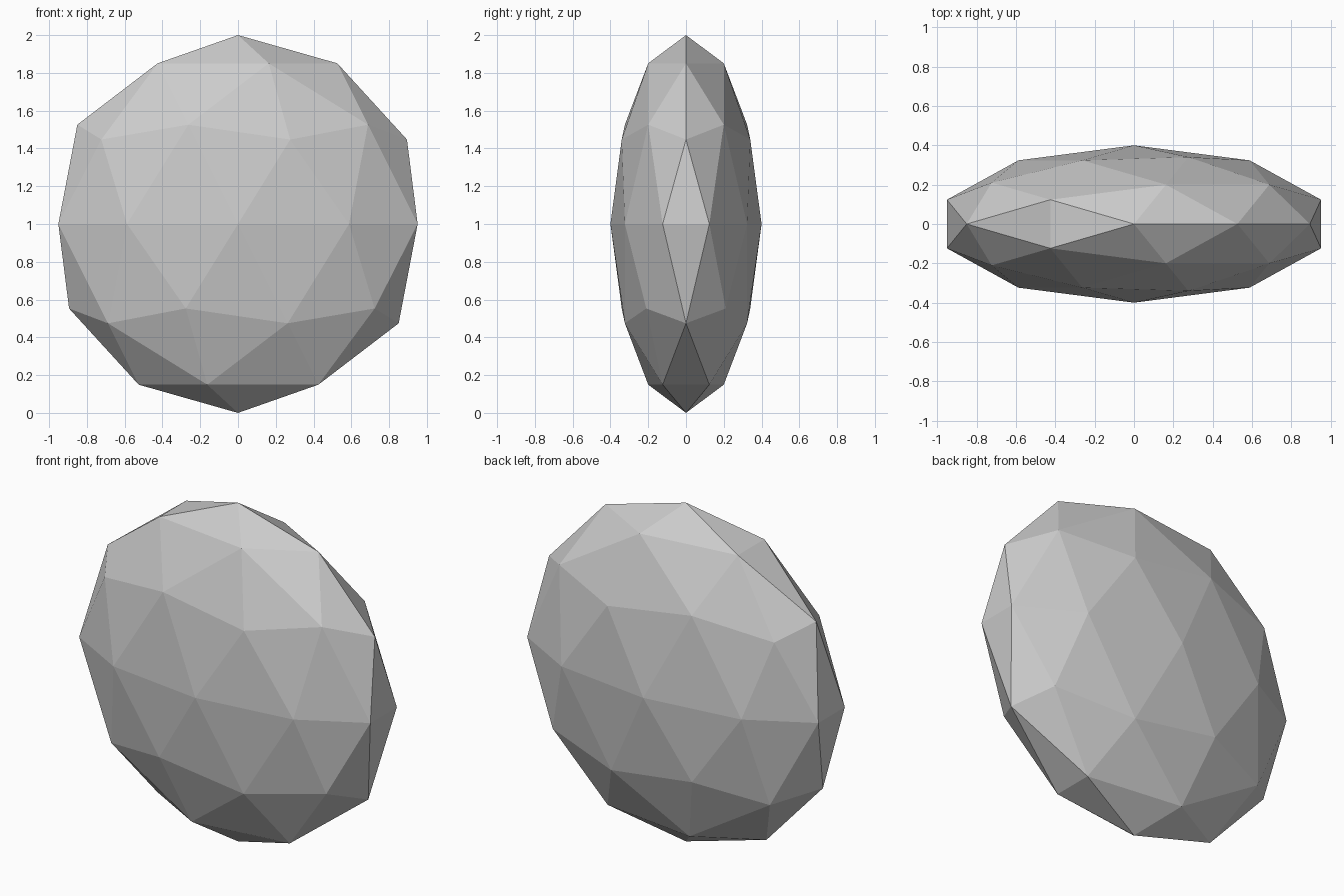
import bpy, bmesh
from mathutils import Vector

if "Cube" in bpy.data.objects:
    bpy.data.objects.remove(bpy.data.objects["Cube"])

# Each shard is the region where its linear function a*x + b*y + c*z + d is largest
left = Vector((-1.48, 0.588, 0.858, -0.764))
upper_front = left + 0.05 * Vector((0.666, -0.043, 1, 0.192))
upper_rim = upper_front + 0.001 * Vector((0.256, 1, -0.38, 0.443))
upper_back = upper_rim + 0.001 * Vector((0, 1, -0.2, 0.014))
cells = {
    "middle_shard": Vector((0, 0, 0, 0)),
    "top_shard": Vector((-0.681, 0.764, 1.43, -0.658)),
    "right_shard": Vector((1.6, 0.81, -1, -0.766)),
    "bottom_shard": Vector((-0.312, 1.081, -1.602, -0.574)),
    "left_shard": left,
    "lower_left_shard": left + 0.05 * Vector((0.07, -0.21, -1, -0.065)),
    "upper_left_front_shard": upper_front,
    "upper_left_rim_shard": upper_rim,
    "upper_left_back_shard": upper_back,
}


def make_shard(name, func):
    # Flattened low-poly stone body
    bm = bmesh.new()
    bmesh.ops.create_icosphere(bm, subdivisions=2, radius=1)
    bmesh.ops.scale(bm, vec=(1, 0.4, 1), verts=bm.verts)
    # Cut away everything belonging to the other shards and cap each cut
    for other_name, other in cells.items():
        if other_name == name or not bm.verts:
            continue
        diff = func - other
        normal = diff.to_3d()
        point = normal * (-diff.w / normal.length_squared)
        bmesh.ops.bisect_plane(
            bm, geom=bm.verts[:] + bm.edges[:] + bm.faces[:], dist=1e-5,
            plane_co=point, plane_no=normal.normalized(), clear_inner=True)
        rim = [e for e in bm.edges if e.is_boundary]
        if rim:
            bmesh.ops.holes_fill(bm, edges=rim, sides=0)
    if bm.faces:
        bmesh.ops.recalc_face_normals(bm, faces=bm.faces)
        bmesh.ops.translate(bm, vec=(0, 0, 1), verts=bm.verts)
        mesh = bpy.data.meshes.new(name)
        bm.to_mesh(mesh)
        bpy.context.collection.objects.link(bpy.data.objects.new(name, mesh))
    bm.free()


for shard_name, shard_func in cells.items():
    make_shard(shard_name, shard_func)
